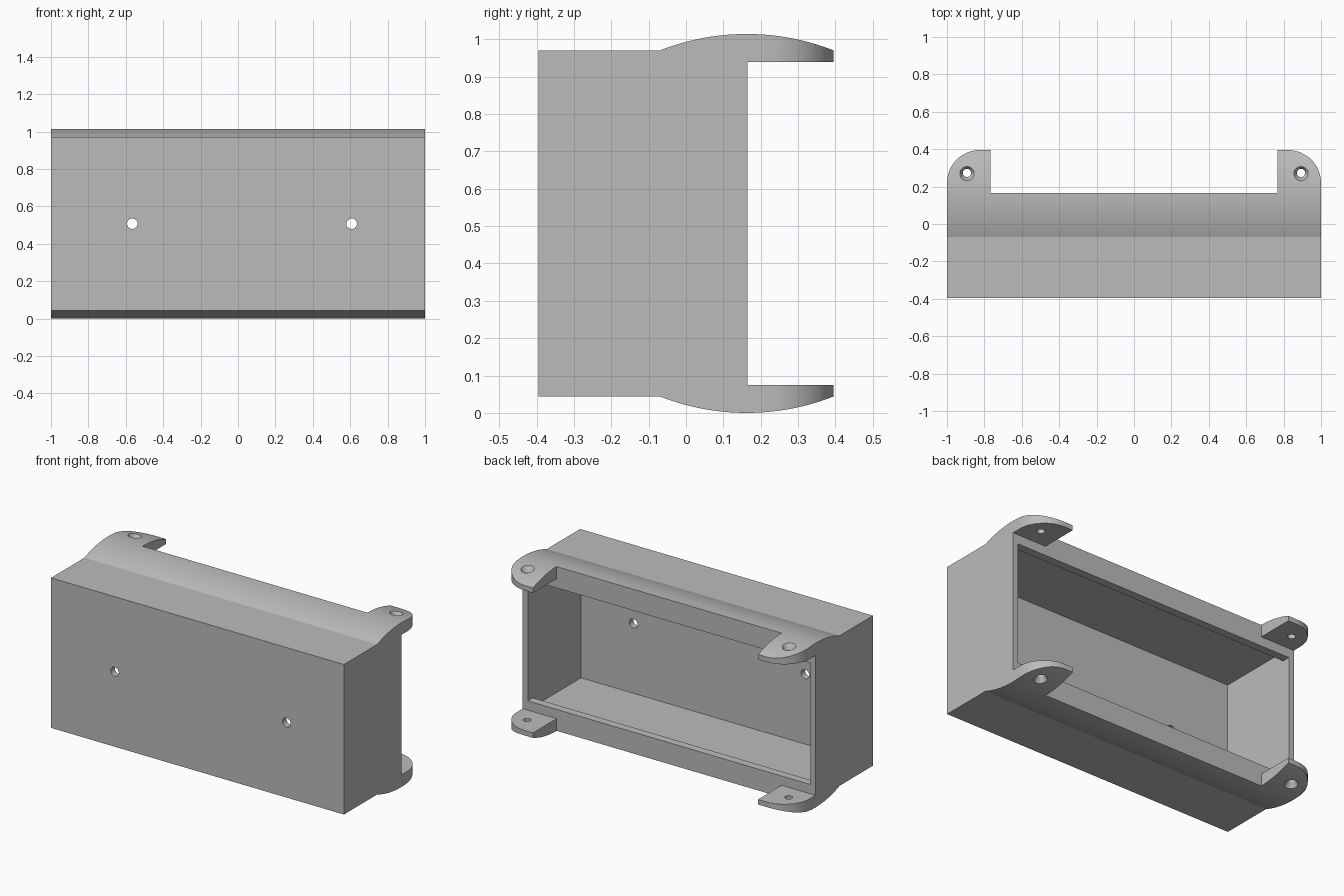
import bpy, bmesh, math
from mathutils import Matrix, Vector

if "Cube" in bpy.data.objects:
    bpy.data.objects.remove(bpy.data.objects["Cube"])

MID = 0.507                      # mid height, the shell mirrors about it
BOX, ARC, TAB, LIP, CAV = 0.463, 0.507, 0.432, 0.375, 0.431   # half heights
FRONT, RIM, BACK = -0.395, 0.165, 0.395                       # depths
WALL, TAB_X, CORNER = 0.965, 0.768, 0.175

grey = bpy.data.materials.new("plain grey")
grey.use_nodes = True
grey.diffuse_color = (0.5, 0.5, 0.5, 1)
grey.node_tree.nodes["Principled BSDF"].inputs["Base Color"].default_value = grey.diffuse_color


def make(name, bm):
    bmesh.ops.recalc_face_normals(bm, faces=bm.faces)
    mesh = bpy.data.meshes.new(name)
    bm.to_mesh(mesh)
    bm.free()
    mesh.materials.append(grey)
    ob = bpy.data.objects.new(name, mesh)
    bpy.context.collection.objects.link(ob)
    return ob


def extrude(name, points, direction):
    bm = bmesh.new()
    face = bm.faces.new([bm.verts.new(p) for p in points])
    out = bmesh.ops.extrude_face_region(bm, geom=[face])
    moved = [v for v in out["geom"] if isinstance(v, bmesh.types.BMVert)]
    bmesh.ops.translate(bm, verts=moved, vec=direction)
    return make(name, bm)


def box(name, x, y0, y1, half):
    pts = [(-x, y0, MID - half), (x, y0, MID - half), (x, y1, MID - half), (-x, y1, MID - half)]
    return extrude(name, pts, (0, 0, 2 * half))


def cone(name, centre, r1, r2, depth, turn=0):
    bm = bmesh.new()
    matrix = Matrix.Translation(Vector(centre)) @ Matrix.Rotation(turn, 4, "X")
    bmesh.ops.create_cone(bm, cap_ends=True, segments=32, radius1=r1, radius2=r2,
                          depth=depth, matrix=matrix)
    return make(name, bm)


def combine(target, cutter, operation="DIFFERENCE"):
    mod = target.modifiers.new("cut", "BOOLEAN")
    mod.operation, mod.solver, mod.object = operation, "EXACT", cutter
    bpy.context.view_layer.objects.active = target
    bpy.ops.object.modifier_apply(modifier=mod.name)
    bpy.data.objects.remove(cutter)


# Side profile: plain front, swelling arcs above and below, open between the tabs
start = -0.07
centre, half = (start + BACK) / 2, (BACK - start) / 2
rise = ARC - BOX
radius = (half ** 2 + rise ** 2) / (2 * rise)
sweep = math.asin(half / radius)
upper = [(FRONT, BOX)]
for i in range(29):
    a = sweep * (i / 14 - 1)
    upper.append((centre + radius * math.sin(a), ARC - radius + radius * math.cos(a)))
upper += [(BACK, TAB), (RIM, TAB)]
profile = upper + [(y, -z) for y, z in reversed(upper)]
shell = extrude("enclosure_shell", [(-1.0, y, MID + z) for y, z in profile], (2, 0, 0))

# Plan outline: rounded ears at the rear corners with a gap between them
right = [(1, FRONT - 0.1)]
for i in range(17):
    a = math.pi / 2 * i / 16
    right.append((1 - CORNER + CORNER * math.cos(a), BACK - CORNER + CORNER * math.sin(a)))
right += [(TAB_X, BACK), (TAB_X, RIM)]
right = [(x * 1.0, y) for x, y in right]
plan = right + [(-x, y) for x, y in reversed(right)]
combine(shell, extrude("plan_cutter", [(x, y, -0.1) for x, y in plan], (0, 0, 1.3)), "INTERSECT")

# Inner cavity, then the lower opening that leaves a lip at the rear
combine(shell, box("cavity_cutter", WALL, FRONT + 0.04, RIM - 0.05, CAV))
combine(shell, box("opening_cutter", WALL, RIM - 0.1, RIM + 0.1, LIP))

# Two holes through the front wall
for x in (-0.565, 0.608):
    combine(shell, cone("front_hole_cutter", (x, FRONT, MID), 0.028, 0.028, 0.2, math.pi / 2))

# Countersunk screw holes in the four ears
for x in (-0.893, 0.893):
    for s in (-1, 1):
        turn = 0 if s > 0 else math.pi
        combine(shell, cone("screw_hole_cutter", (x, 0.273, MID + s * 0.47), 0.022, 0.022, 0.2))
        combine(shell, cone("countersink_cutter", (x, 0.273, MID + s * 0.49),
                            0.022, 0.046, 0.04, turn))

# Smooth curved faces, keep edges crisp
bpy.ops.object.select_all(action="DESELECT")
shell.select_set(True)
bpy.context.view_layer.objects.active = shell
bpy.ops.object.shade_smooth_by_angle(angle=math.radians(15))
